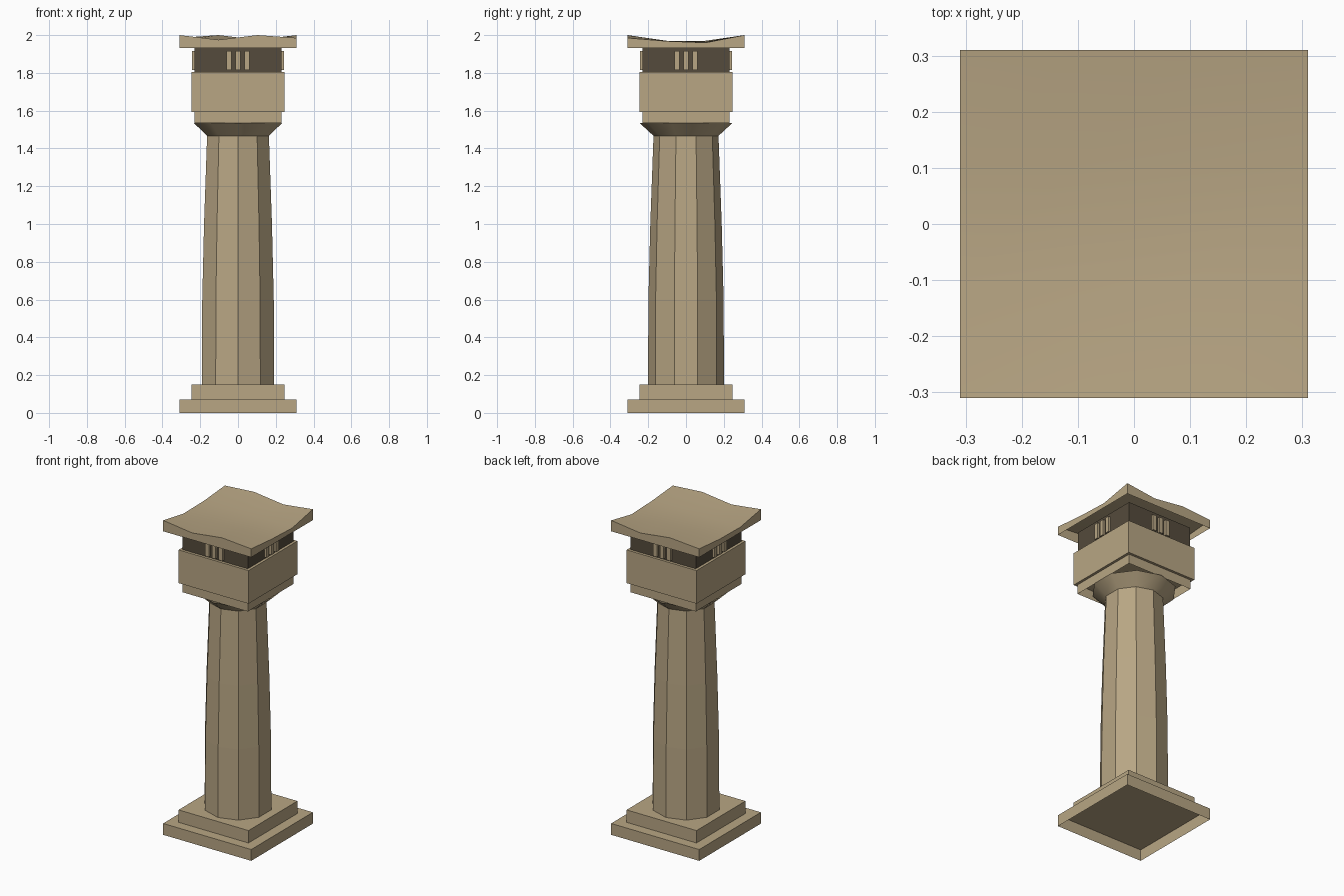
import bpy, bmesh, math
from mathutils import Vector

cube = bpy.data.objects.get("Cube")
if cube:
    bpy.data.objects.remove(cube, do_unlink=True)


def material(name, rgb):
    m = bpy.data.materials.new(name)
    m.use_nodes = True
    m.diffuse_color = (*rgb, 1)
    m.node_tree.nodes["Principled BSDF"].inputs["Base Color"].default_value = (*rgb, 1)
    return m


stone = material("sandstone", (0.48, 0.38, 0.23))
dark = material("dark_stone", (0.09, 0.07, 0.045))


def finish(name, bm, mat):
    bmesh.ops.recalc_face_normals(bm, faces=bm.faces)
    mesh = bpy.data.meshes.new(name)
    bm.to_mesh(mesh)
    bm.free()
    mesh.materials.append(mat)
    ob = bpy.data.objects.new(name, mesh)
    bpy.context.collection.objects.link(ob)
    return ob


def block(name, half, z0, z1, mat, open_below=False):
    """Square slab, optionally hollow underneath."""
    bm = bmesh.new()
    bmesh.ops.create_cube(bm, size=1)
    for v in bm.verts:
        v.co = Vector((v.co.x * 2 * half, v.co.y * 2 * half, z1 if v.co.z > 0 else z0))
    if open_below:
        bm.normal_update()
        low = [f for f in bm.faces if f.normal.z < -0.5]
        bmesh.ops.delete(bm, geom=low, context='FACES_ONLY')
    return finish(name, bm, mat)


def lathe(name, profile, mat, sides=10):
    """Ten-sided turned shape with a corner towards the front."""
    bm = bmesh.new()
    rings = []
    for r, z in profile:
        angles = [2 * math.pi * i / sides - math.pi / 2 for i in range(sides)]
        rings.append([bm.verts.new((r * math.cos(a), r * math.sin(a), z)) for a in angles])
    for a, b in zip(rings, rings[1:]):
        for i in range(sides):
            j = (i + 1) % sides
            bm.faces.new((a[i], a[j], b[j], b[i]))
    return finish(name, bm, mat)


def smooth(ob, degrees):
    bpy.ops.object.select_all(action='DESELECT')
    ob.select_set(True)
    bpy.context.view_layer.objects.active = ob
    bpy.ops.object.shade_smooth_by_angle(angle=math.radians(degrees))


# Stepped base
block("base_slab", 0.31, 0, 0.072, stone, True)
block("base_step", 0.246, 0.072, 0.151, stone)

# Tapered shaft and flared neck
lathe("shaft", [(0.201, 0.151), (0.199, 0.6), (0.189, 1.0), (0.172, 1.467)], stone)
smooth(lathe("flared_neck", [(0.172, 1.467), (0.245, 1.534)], stone), 40)

# Capital blocks and dark frieze
block("capital_lower", 0.23, 1.534, 1.594, stone, True)
block("capital_upper", 0.246, 1.594, 1.805, stone)
block("frieze", 0.229, 1.805, 1.94, dark)

# Three upright bars on each side of the frieze
bm = bmesh.new()
for side in range(4):
    a = side * math.pi / 2
    out, along = Vector((math.sin(a), -math.cos(a), 0)), Vector((math.cos(a), math.sin(a), 0))
    for k in (-1, 0, 1):
        verts = bmesh.ops.create_cube(bm, size=1)["verts"]
        for v in verts:
            c = v.co.copy()
            v.co = along * (k * 0.048 + c.x * 0.027) + out * (0.232 + c.y * 0.024)
            v.co.z = 1.865 + c.z * 0.1
finish("frieze_bars", bm, stone)

# Worn cap: thin slab with an undulating top, hollow below
heights = ((2.0, 1.975, 2.0, 1.985),
           (1.965, 1.965, 1.97, 1.968),
           (1.968, 1.97, 1.965, 1.96),
           (1.985, 2.0, 1.975, 2.0))
bm = bmesh.new()
pos = [-0.31 + 0.62 * i / 3 for i in range(4)]
grid = [[bm.verts.new((pos[i], pos[j], heights[j][i])) for i in range(4)] for j in range(4)]
for j in range(3):
    for i in range(3):
        bm.faces.new((grid[j][i], grid[j][i + 1], grid[j + 1][i + 1], grid[j + 1][i]))
rim = [e for e in bm.edges if e.is_boundary]
skirt = bmesh.ops.extrude_edge_only(bm, edges=rim)["geom"]
for v in skirt:
    if isinstance(v, bmesh.types.BMVert):
        v.co.z = 1.931
smooth(finish("worn_cap", bm, stone), 40)
